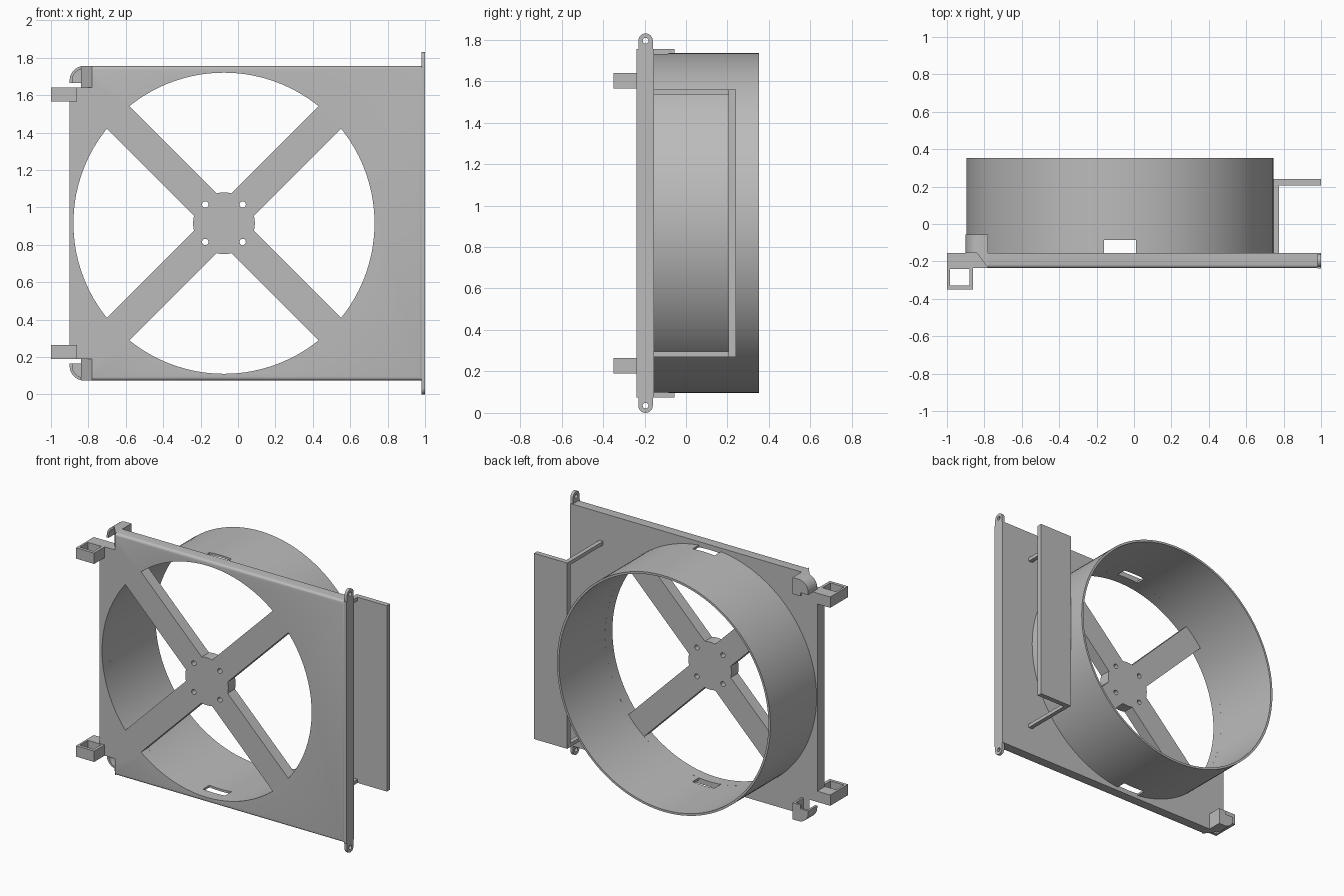
import bpy, bmesh, math
from mathutils import Matrix, Vector

if "Cube" in bpy.data.objects:
    bpy.data.objects.remove(bpy.data.objects["Cube"])

grey = bpy.data.materials.new("plain_grey")
grey.use_nodes = True
colour = (0.5, 0.5, 0.5, 1)
grey.diffuse_color = colour
grey.node_tree.nodes["Principled BSDF"].inputs["Base Color"].default_value = colour

CX, CZ = -0.075, 0.915          # fan axis
FRONT, BACK = -0.235, -0.155    # plate thickness in y
HOLE_R, RING_R = 0.805, 0.82


def finish(name, bm):
    bmesh.ops.recalc_face_normals(bm, faces=bm.faces)
    mesh = bpy.data.meshes.new(name)
    bm.to_mesh(mesh)
    bm.free()
    mesh.materials.append(grey)
    ob = bpy.data.objects.new(name, mesh)
    bpy.context.scene.collection.objects.link(ob)
    return ob


def box(name, x, y, z):
    bm = bmesh.new()
    bmesh.ops.create_cube(bm, size=1)
    for v in bm.verts:
        v.co = Vector([(a + b) / 2 + c * (b - a) for (a, b), c in zip((x, y, z), v.co)])
    return finish(name, bm)


def prism(name, points, axis, low, high):
    """Extrude a 2D outline along an axis: x (yz), y (xz) or z (xy)."""
    bm = bmesh.new()
    place = {"x": lambda a, b: (low, a, b), "y": lambda a, b: (a, low, b),
             "z": lambda a, b: (a, b, low)}[axis]
    face = bm.faces.new([bm.verts.new(place(a, b)) for a, b in points])
    ext = bmesh.ops.extrude_face_region(bm, geom=[face])["geom"]
    move = Vector([high - low if axis == k else 0 for k in "xyz"])
    bmesh.ops.translate(bm, vec=move, verts=[g for g in ext if isinstance(g, bmesh.types.BMVert)])
    return finish(name, bm)


def arc(cx, cz, r, start, end, n):
    return [(cx + r * math.cos(math.radians(start + (end - start) * i / n)),
             cz + r * math.sin(math.radians(start + (end - start) * i / n))) for i in range(n + 1)]


def disc(name, cx, cz, r, low, high, n=96, axis="y"):
    return prism(name, arc(cx, cz, r, 0, 360, n)[:-1], axis, low, high)


def combine(ob, others, operation="DIFFERENCE"):
    """Apply booleans and drop the helpers."""
    for other in others:
        other.hide_render = True
        mod = ob.modifiers.new("cut", "BOOLEAN")
        mod.operation, mod.object, mod.solver = operation, other, "EXACT"
        bpy.context.view_layer.update()
        mesh = bpy.data.meshes.new_from_object(
            ob.evaluated_get(bpy.context.evaluated_depsgraph_get()))
        ob.modifiers.clear()
        ob.data = mesh
        bpy.data.objects.remove(other)
    return ob


def flip(ob, name):
    """Copy a part to the other end, mirrored about the fan axis height."""
    bm = bmesh.new()
    bm.from_mesh(ob.data)
    for v in bm.verts:
        v.co.z = 2 * CZ - v.co.z
    return finish(name, bm)


# Windows: a disc with the cross arms and hub left standing
windows = disc("window_cutter", CX, CZ, HOLE_R, FRONT - 0.1, BACK + 0.1)
keep = []
for angle in (45, 135):
    arm = box("arm_keep", (-1, 1), (-0.5, 0.2), (-0.085, 0.085))
    arm.data.transform(Matrix.Translation((CX, 0, CZ)) @ Matrix.Rotation(math.radians(angle), 4, "Y"))
    keep.append(arm)
keep.append(disc("hub_keep", CX, CZ, 0.165, -0.5, 0.2, 64))
combine(windows, keep)

# Front plate with windows, bolt holes and clipped corners
plate = box("front_plate", (-0.9, 0.99), (FRONT, BACK), (0.075, 1.755))
cutters = [windows]
for z in ((1.64, 2), (-0.2, 0.19)):
    cutters.append(box("corner_cutter", (-1.2, -0.78), (-0.5, 0.2), z))
for sx in (-0.1, 0.1):
    for sz in (-0.1, 0.1):
        cutters.append(disc("bolt_cutter", CX + sx, CZ + sz, 0.017, -0.5, 0.2, 20))
combine(plate, cutters)

# Soften the long top and bottom edges at the front
bm = bmesh.new()
bm.from_mesh(plate.data)
edges = [e for e in bm.edges
         if all(v.co.y < FRONT + 0.001 and abs(v.co.z - CZ) > 0.835 for v in e.verts)]
bmesh.ops.bevel(bm, geom=edges, offset=0.018, segments=4, profile=0.5, affect="EDGES")
bm.to_mesh(plate.data)
bm.free()

# Round duct behind the plate, with a slot at top and bottom
duct = disc("round_duct", CX, CZ, RING_R, BACK - 0.005, 0.352, 128)
combine(duct, [disc("bore", CX, CZ, HOLE_R, -0.5, 0.6, 128),
               box("slot_cutter", (-0.16, 0.01), (BACK, -0.085), (-0.5, 2.5))])

# Mounting rail with rounded ears and screw holes
mid = (FRONT + BACK) / 2
rail_points = arc(mid, 1.795, 0.035, 0, 180, 12) + arc(mid, 0.035, 0.035, 180, 360, 12)
rail = prism("mounting_rail", rail_points, "x", 0.98, 1.0)
combine(rail, [disc("ear_cutter", mid, z, 0.014, 0.9, 1.1, 20, "x") for z in (0.035, 1.795)])
side_flange = box("side_flange", (0.98, 1.0), (FRONT - 0.003, BACK), (0.075, 1.755))

# Rear side panel on two thin struts
box("side_panel", (0.745, 1.0), (0.205, 0.24), (0.27, 1.56))
strut = box("upper_strut", (0.745, 0.775), (BACK, 0.205), (1.535, 1.56))
flip(strut, "lower_strut")

# Square loop brackets
loop = box("upper_loop", (-1.0, -0.86), (-0.35, FRONT), (1.565, 1.64))
combine(loop, [box("loop_cutter", (-0.985, -0.88), (-0.328, FRONT - 0.006), (1, 2))])
tab = box("upper_tab", (-1.0, -0.89), (FRONT - 0.006, BACK), (1.565, 1.64))

# Corner clips: sloped root, curled cover and end wall
root = prism("upper_clip_root", [(-0.78, FRONT), (-0.78, BACK), (-0.84, BACK)], "z", 1.64, 1.755)
outer = arc(-0.825, 1.68, 0.075, 90, 180, 12)
inner = arc(-0.825, 1.68, 0.06, 180, 90, 12)
cover = prism("upper_clip_cover",
              [(-0.78, 1.755)] + outer + [(-0.9, 1.665), (-0.885, 1.665)] + inner + [(-0.78, 1.74)],
              "y", BACK, -0.058)
wall = prism("upper_clip_wall",
             [(-0.78, 1.755)] + outer + [(-0.9, 1.665), (-0.84, 1.665), (-0.84, 1.64), (-0.78, 1.64)],
             "y", -0.07, -0.056)
side = box("upper_clip_side", (-0.795, -0.78), (BACK, -0.06), (1.64, 1.755))

for part in (loop, tab, root, cover, wall, side):
    flip(part, part.name.replace("upper", "lower"))

# Smooth the curved surfaces, keep the corners crisp
bpy.ops.object.select_all(action="DESELECT")
for ob in bpy.context.scene.objects:
    if ob.type == "MESH" and ob.data.materials and ob.data.materials[0] == grey:
        ob.select_set(True)
        bpy.context.view_layer.objects.active = ob
bpy.ops.object.shade_smooth_by_angle(angle=math.radians(30))
